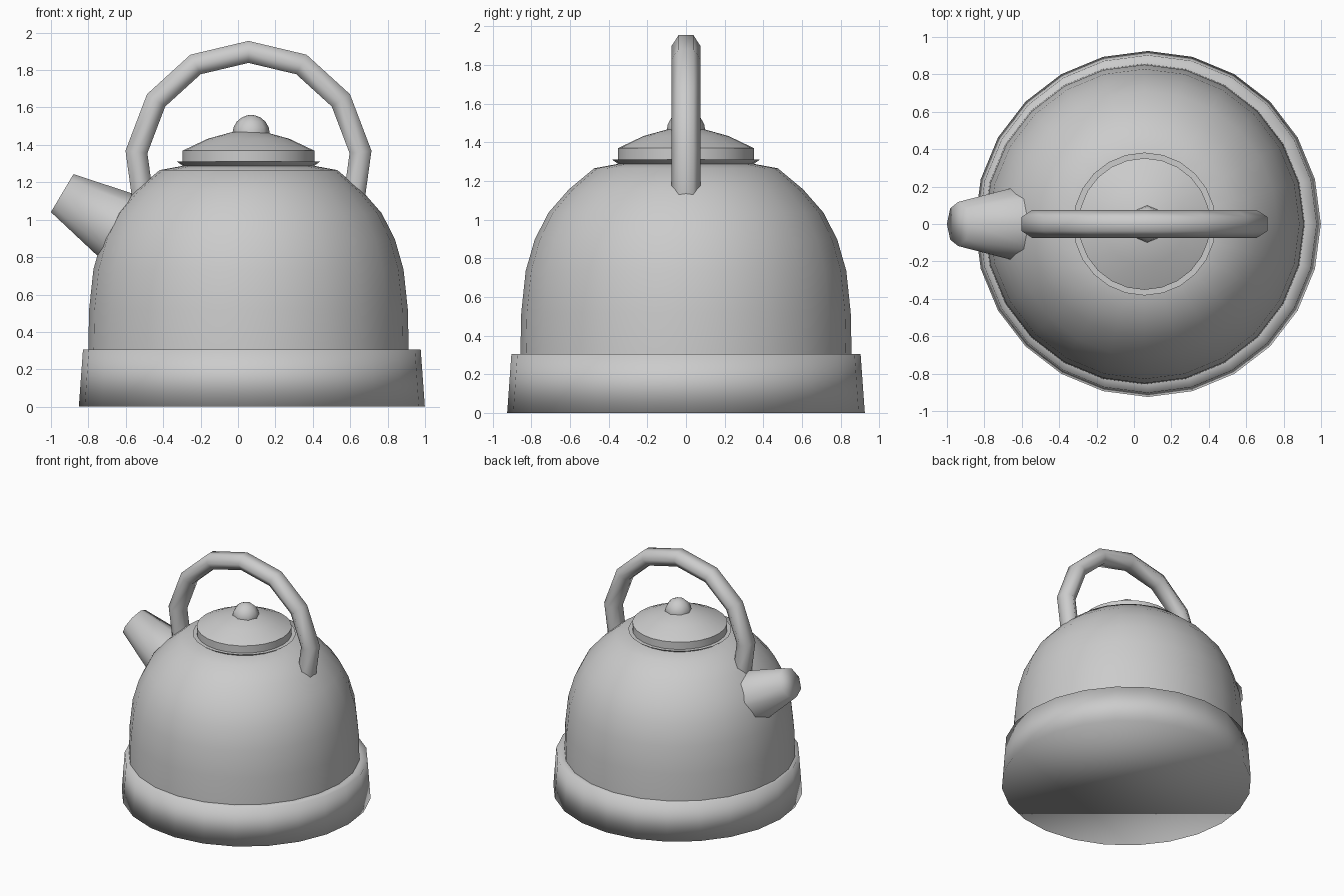
import bpy, bmesh, math
from mathutils import Vector, Matrix

if "Cube" in bpy.data.objects:
    bpy.data.objects.remove(bpy.data.objects["Cube"])

AXIS_X = 0.056  # centre line of the body, lid and handle


def finish(name, bm, angle=None):
    bmesh.ops.remove_doubles(bm, verts=bm.verts, dist=1e-5)
    bmesh.ops.recalc_face_normals(bm, faces=bm.faces)
    me = bpy.data.meshes.new(name)
    bm.to_mesh(me)
    bm.free()
    ob = bpy.data.objects.new(name, me)
    bpy.context.collection.objects.link(ob)
    for p in me.polygons:
        p.use_smooth = True
    if angle:
        bpy.ops.object.select_all(action='DESELECT')
        ob.select_set(True)
        bpy.context.view_layer.objects.active = ob
        bpy.ops.object.shade_smooth_by_angle(angle=math.radians(angle))
    return ob


def loft(name, rings, angle=None):
    """Skin equal-sized rings of points and cap both ends."""
    bm = bmesh.new()
    loops = [[bm.verts.new(p) for p in ring] for ring in rings]
    n = len(loops[0])
    for a, b in zip(loops, loops[1:]):
        for i in range(n):
            j = (i + 1) % n
            bm.faces.new((a[i], a[j], b[j], b[i]))
    bm.faces.new(loops[0][::-1])
    bm.faces.new(loops[-1])
    return finish(name, bm, angle)


def lathe(name, profile, sides, matrix, angle=None):
    """Turn (radius, height) points around the local z axis."""
    rings = [[matrix @ Vector((r * math.cos(t), r * math.sin(t), z))
              for t in (2 * math.pi * i / sides for i in range(sides))]
             for r, z in profile]
    return loft(name, rings, angle)


centre = Matrix.Translation((AXIS_X, 0, 0))

# wide base band
lathe("base", [(0.925, 0), (0.903, 0.305), (0.84, 0.305)], 24,
      Matrix.Translation((0.074, 0, 0)))

# domed body
lathe("body", [(0.857, 0.29), (0.852, 0.52), (0.829, 0.735), (0.783, 0.895),
               (0.712, 1.035), (0.607, 1.155), (0.475, 1.265), (0.33, 1.292)],
      24, centre, 40)

# flared rim under the lid
lathe("lid_rim", [(0.34, 1.28), (0.382, 1.31), (0.34, 1.31)], 24, centre, 40)

# lid
lathe("lid", [(0.352, 1.295), (0.352, 1.369), (0.22, 1.432), (0.09, 1.468),
              (0.03, 1.472)], 24, centre, 40)

# lid knob
lathe("lid_knob", [(0.1 * math.cos(a), 1.46 + 0.1 * math.sin(a))
                   for a in (math.radians(d) for d in (-20, 0, 20, 40, 60, 78, 89))],
      8, Matrix.Translation((0.07, 0, 0)))

# tapered spout, tip to root
tip = Vector((-0.94, 0, 1.142))
axis = Vector((0.86, 0, -0.51)).normalized()
spout_frame = Matrix.Translation(tip) @ axis.to_track_quat('Z', 'Y').to_matrix().to_4x4()
lathe("spout", [(0.118, 0), (0.22, 0.46)], 8, spout_frame, 100)

# hexagonal handle swept along a mirrored arch
half = [(-0.565, 1.115), (-0.599, 1.362), (-0.494, 1.638), (-0.283, 1.83)]
path = [Vector((x, 0, z)) for x, z in half + [(0, 1.897)] + [(-x, z) for x, z in half[::-1]]]
rings = []
for i, p in enumerate(path):
    before = (p - path[i - 1]).normalized() if i else None
    after = (path[i + 1] - p).normalized() if i < len(path) - 1 else None
    before, after = before or after, after or before
    tangent = (before + after).normalized()
    out = Vector((-tangent.z, 0, tangent.x)) / tangent.dot(after)
    rings.append([p + Vector((AXIS_X, 0.075 * math.cos(t), 0)) + out * 0.066 * math.sin(t)
                  for t in (math.pi * k / 3 for k in range(6))])
loft("handle", rings, 75)
